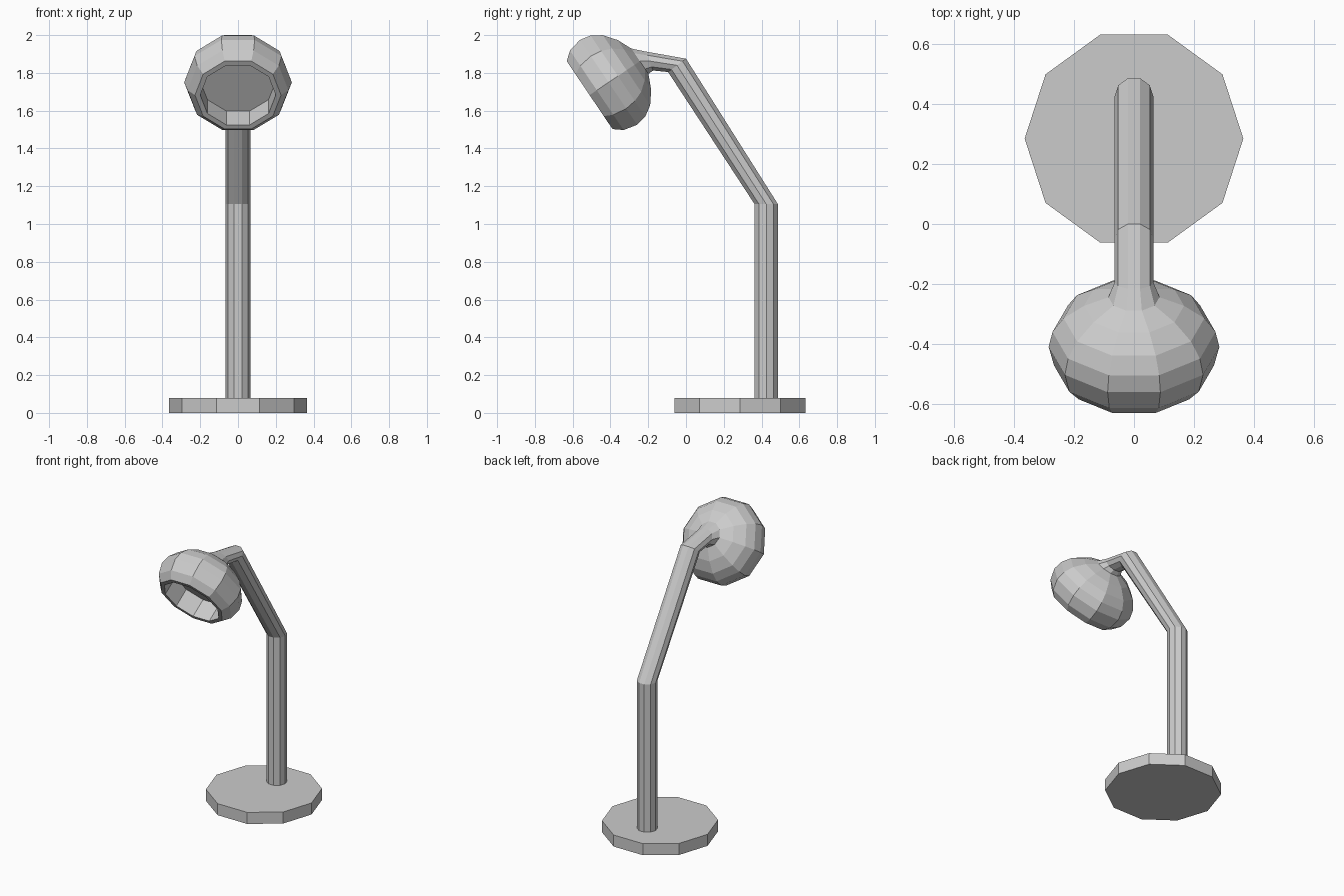
import bpy, bmesh, math
from mathutils import Vector

if "Cube" in bpy.data.objects:
    bpy.data.objects.remove(bpy.data.objects["Cube"])

SIDES = 10


def ring(y, z, r, v):
    """Ten-sided loop centred on (0, y, z): half width r in x, half axis v in the yz plane."""
    c, v = Vector((0, y, z)), Vector((0, *v))
    angles = [2 * math.pi * i / SIDES for i in range(SIDES)]
    return [c + Vector((r * math.cos(a), 0, 0)) + v * math.sin(a) for a in angles]


def loft(name, rings, cap_start=True, cap_end=True):
    """Bridge successive loops into one flat-shaded object."""
    bm = bmesh.new()
    loops = [[bm.verts.new(p) for p in r] for r in rings]
    for a, b in zip(loops, loops[1:]):
        for i in range(SIDES):
            j = (i + 1) % SIDES
            bm.faces.new((a[i], a[j], b[j], b[i]))
    if cap_start:
        bm.faces.new(loops[0][::-1])
    if cap_end:
        bm.faces.new(loops[-1])
    bmesh.ops.recalc_face_normals(bm, faces=bm.faces)
    mesh = bpy.data.meshes.new(name)
    bm.to_mesh(mesh)
    bm.free()
    obj = bpy.data.objects.new(name, mesh)
    bpy.context.collection.objects.link(obj)
    return obj


# Shade axis points forward and down
TILT = math.radians(34)
CENTER = (-0.41, 1.75)


def shade_ring(a, r):
    """Loop at distance a along the shade axis with radius r."""
    s, c = math.sin(TILT), math.cos(TILT)
    return ring(CENTER[0] - a * c, CENTER[1] - a * s, r, (-s * r, c * r))


# Base disc
loft("base", [ring(0.285, z, 0.365, (0.365, 0)) for z in (0, 0.08)])

# Bent arm, flaring into the back of the shade
loft("arm", [
    ring(0.425, 0.08, 0.065, (0.065, 0)),
    ring(0.425, 1.105, 0.065, (0.065, 0)),
    ring(-0.0475, 1.84, 0.065, (0.05, 0.037)),
    ring(-0.195, 1.863, 0.065, (-0.022, 0.053)),
    shade_ring(-0.2, 0.085),
], cap_start=False, cap_end=False)

# Domed shade: outer profile, rim, recess wall and recess floor
profile = [(-0.2, 0.085), (-0.165, 0.167), (-0.115, 0.235), (-0.06, 0.272), (0, 0.285),
           (0.075, 0.267), (0.121, 0.228), (0.121, 0.2), (-0.01, 0.2)]
loft("shade", [shade_ring(a, r) for a, r in profile], cap_start=False)
